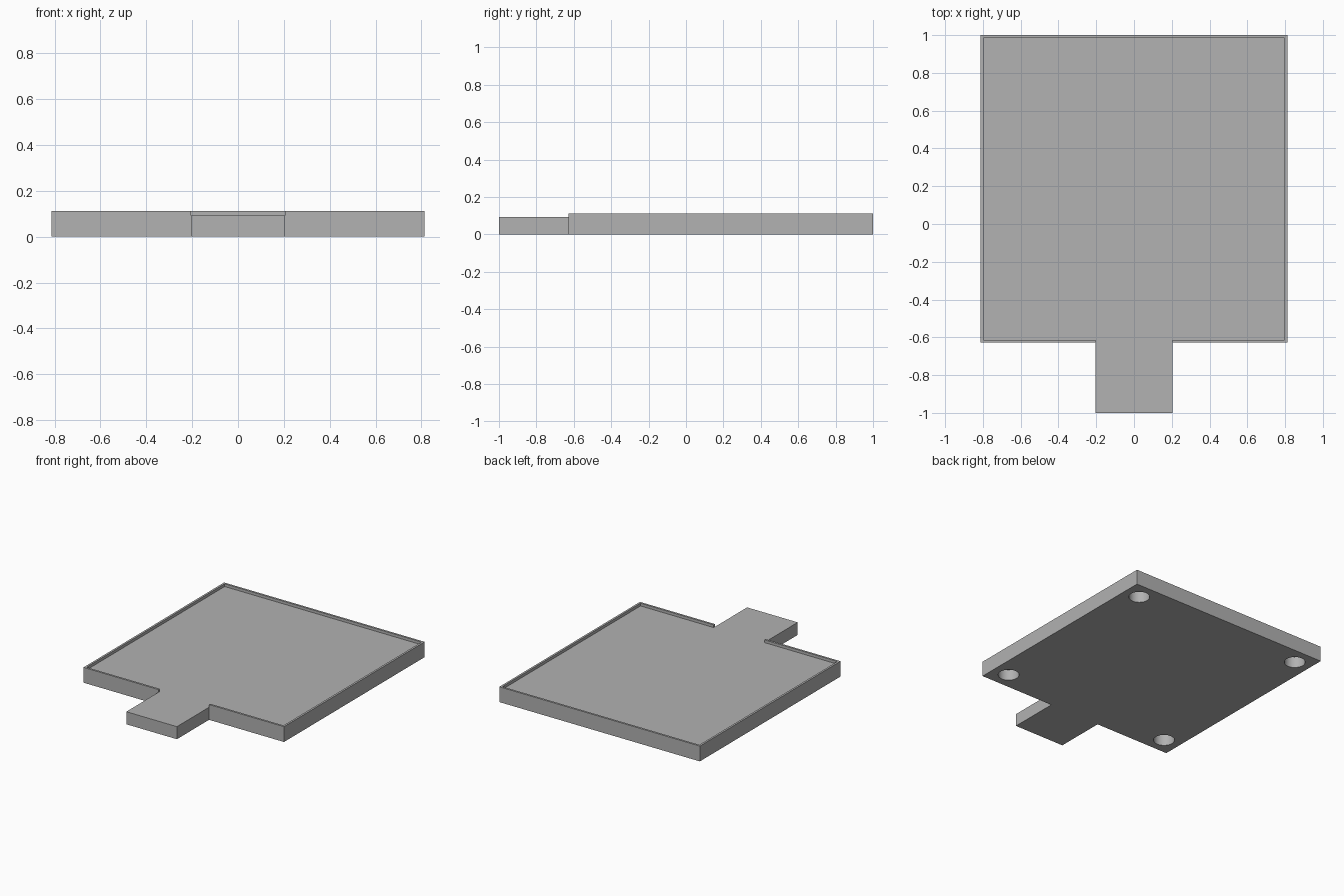
import bpy, bmesh
from mathutils import Matrix

old = bpy.data.objects.get("Cube")
if old:
    bpy.data.objects.remove(old, do_unlink=True)

HALF_W, FRONT, BACK = 0.8125, -0.628, 1.0    # tray outline
TAB_W, TAB_FRONT = 0.205, -1.0               # half width and tip of the tab
WALL, FLOOR, RIM = 0.015, 0.092, 0.112       # lip thickness, floor and lip heights
HOLE_R, HOLE_DEPTH, HOLE_INSET = 0.071, 0.08, 0.125

grey = bpy.data.materials.new("plain grey")
grey.use_nodes = True
colour = (0.445, 0.445, 0.445, 1)
grey.diffuse_color = colour
grey.node_tree.nodes["Principled BSDF"].inputs["Base Color"].default_value = colour


def finish(name, bm):
    bmesh.ops.recalc_face_normals(bm, faces=bm.faces)
    mesh = bpy.data.meshes.new(name)
    bm.to_mesh(mesh)
    bm.free()
    mesh.materials.append(grey)
    obj = bpy.data.objects.new(name, mesh)
    bpy.context.collection.objects.link(obj)
    return obj


def prism(name, half, z0, z1):
    """Extrude an outline given by its right half, mirrored across x."""
    bm = bmesh.new()
    outline = half + [(-x, y) for x, y in reversed(half)]
    face = bm.faces.new([bm.verts.new((x, y, z0)) for x, y in outline])
    top = bmesh.ops.extrude_face_region(bm, geom=[face])["geom"]
    for v in top:
        if isinstance(v, bmesh.types.BMVert):
            v.co.z = z1
    return finish(name, bm)


def cut(target, cutter):
    mod = target.modifiers.new(cutter.name, "BOOLEAN")
    mod.operation, mod.solver, mod.object = "DIFFERENCE", "EXACT", cutter
    cutter.hide_render = True
    cutter.hide_set(True)


# Tray body with its front tab
tray = prism("tray", [(TAB_W, TAB_FRONT), (TAB_W, FRONT), (HALF_W, FRONT), (HALF_W, BACK)], 0, RIM)

# Shallow recess, open across the tab
inner = HALF_W - WALL
recess_front = FRONT + WALL
tip = TAB_FRONT - 0.1
recess = prism("recess_cutter", [
    (TAB_W + 0.1, tip), (TAB_W + 0.1, FRONT - 0.0002), (TAB_W, FRONT - 0.0002),
    (TAB_W, recess_front), (inner, recess_front), (inner, BACK - WALL)], FLOOR, RIM + 0.1)
cut(tray, recess)

# Blind round holes under the four corners
bm = bmesh.new()
for x in (HOLE_INSET - HALF_W, HALF_W - HOLE_INSET):
    for y in (FRONT + HOLE_INSET, BACK - HOLE_INSET):
        bmesh.ops.create_cone(bm, cap_ends=True, segments=48, radius1=HOLE_R, radius2=HOLE_R,
                              depth=2 * HOLE_DEPTH, matrix=Matrix.Translation((x, y, 0)))
cut(tray, finish("hole_cutter", bm))

# Bake the cuts, drop the helpers and keep sharp edges
bpy.context.view_layer.objects.active = tray
tray.select_set(True)
for mod in list(tray.modifiers):
    cutter = mod.object
    bpy.ops.object.modifier_apply(modifier=mod.name)
    bpy.data.objects.remove(cutter, do_unlink=True)
bpy.ops.object.shade_smooth_by_angle(angle=0.5)
